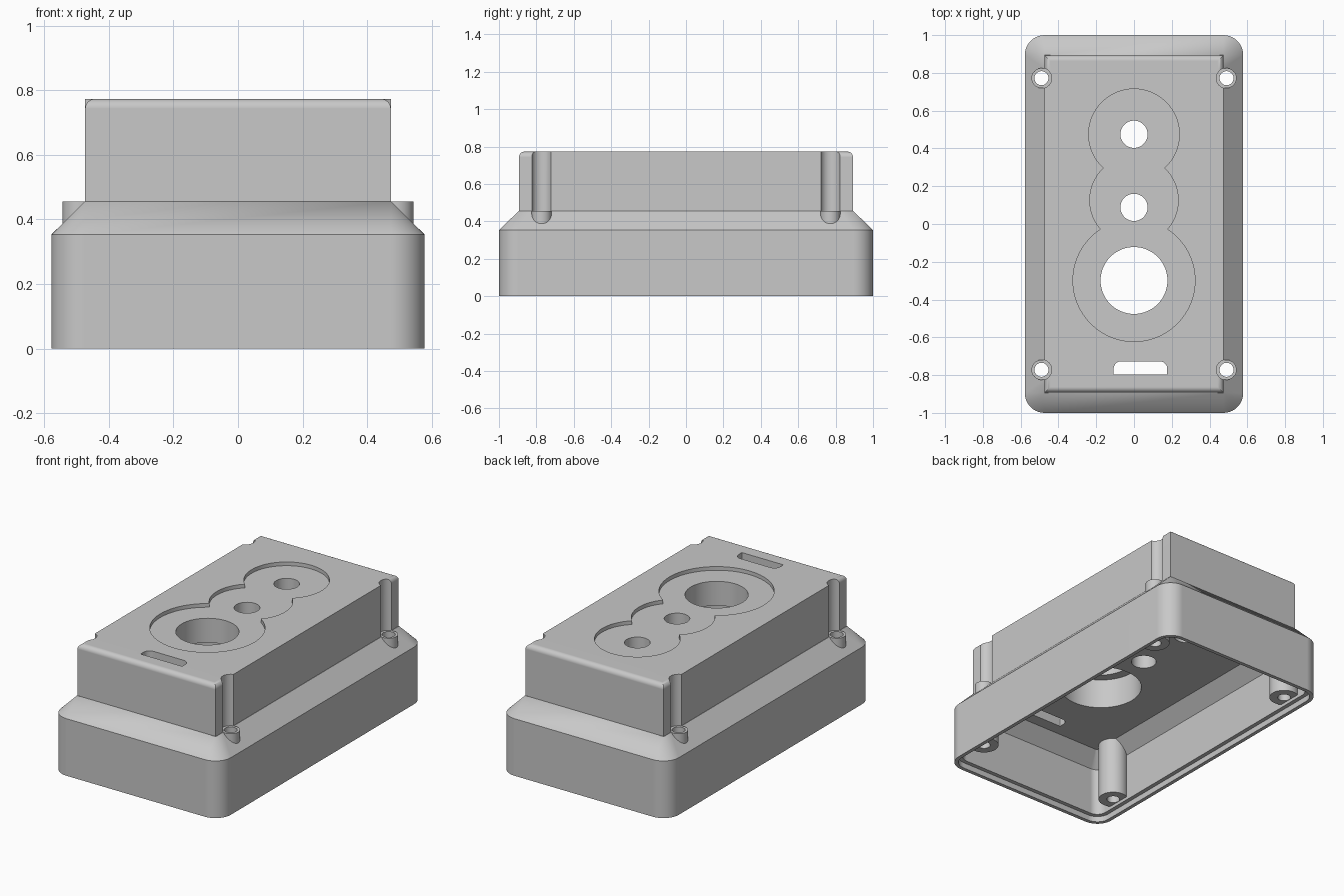
import bpy
import bmesh
from math import cos, sin, pi

old = bpy.data.objects.get("Cube")
if old:
    bpy.data.objects.remove(old, do_unlink=True)

grey = bpy.data.materials.new("light_grey_plastic")
grey.use_nodes = True
grey.diffuse_color = (0.58, 0.58, 0.58, 1)
grey.node_tree.nodes["Principled BSDF"].inputs["Base Color"].default_value = (0.58, 0.58, 0.58, 1)


def make_object(name, bm):
    bmesh.ops.remove_doubles(bm, verts=bm.verts, dist=1e-5)
    bmesh.ops.recalc_face_normals(bm, faces=bm.faces)
    mesh = bpy.data.meshes.new(name)
    bm.to_mesh(mesh)
    bm.free()
    mesh.materials.append(grey)
    obj = bpy.data.objects.new(name, mesh)
    bpy.context.collection.objects.link(obj)
    return obj


def rounded_rect(x0, x1, y0, y1, radii, steps=10):
    """Outline running counter-clockwise from the x1, y1 corner."""
    corners = [(x1, y1, -1, -1), (x0, y1, 1, -1), (x0, y0, 1, 1), (x1, y0, -1, 1)]
    points = []
    for i, (x, y, sx, sy) in enumerate(corners):
        r = radii[i]
        for k in range(steps + 1):
            a = (i + k / steps) * pi / 2
            points.append((x + sx * r + r * cos(a), y + sy * r + r * sin(a)))
    return points


def loft(name, rings):
    """Closed solid through matching rings of 3D points."""
    bm = bmesh.new()
    loops = [[bm.verts.new(p) for p in ring] for ring in rings]
    n = len(loops[0])
    for low, high in zip(loops, loops[1:]):
        for i in range(n):
            j = (i + 1) % n
            bm.faces.new((low[i], low[j], high[j], high[i]))
    bm.faces.new(loops[0][::-1])
    bm.faces.new(loops[-1])
    return make_object(name, bm)


def tapered_box(name, sections):
    """Sections are half width, half depth, corner radius, height."""
    return loft(name, [[(x, y, z) for x, y in rounded_rect(-w, w, -d, d, [r] * 4)]
                       for w, d, r, z in sections])


def cylinder(name, x, y, radius, z0, z1, sides=48):
    circle = [(x + radius * cos(2 * pi * i / sides), y + radius * sin(2 * pi * i / sides))
              for i in range(sides)]
    return loft(name, [[(u, v, z) for u, v in circle] for z in (z0, z1)])


def combine(target, tool, operation):
    mod = target.modifiers.new("combine", 'BOOLEAN')
    mod.operation = operation
    mod.solver = 'EXACT'
    mod.object = tool
    graph = bpy.context.evaluated_depsgraph_get()
    mesh = bpy.data.meshes.new_from_object(target.evaluated_get(graph))
    target.modifiers.clear()
    target.data = mesh
    bpy.data.objects.remove(tool, do_unlink=True)


def cut(target, tool):
    combine(target, tool, 'DIFFERENCE')


screws = [(sx * 0.49, sy * 0.772) for sx in (-1, 1) for sy in (-1, 1)]

# Wide base with a chamfered shoulder
housing = tapered_box("housing", [(0.578, 1, 0.105, 0), (0.578, 1, 0.105, 0.353),
                                  (0.475, 0.895, 0, 0.455)])

# Upper block with rounded top edges at both ends, sharp along the middle of the sides
fillet = 0.03
sections = [(0.473, 0.893, 0, 0.4)]
for k in range(9):
    a = k / 8 * pi / 2
    inset = fillet * (1 - cos(a))
    sections.append((0.473 - inset, 0.893 - inset, 0, 0.773 - fillet * (1 - sin(a))))
block = tapered_box("upper_block", sections)
combine(block, tapered_box("block_middle", [(0.473, 0.772, 0, 0.4), (0.473, 0.772, 0, 0.773)]),
        'UNION')
combine(housing, block, 'UNION')

# Screw seats on the shoulder and grooves above them
for x, y in screws:
    combine(housing, cylinder("screw_seat", x, y, 0.053, 0.3, 0.48), 'UNION')
for x, y in screws:
    cut(housing, cylinder("screw_groove", x, y, 0.054, 0.455, 1))

# Hollow underside, leaving the screw posts standing
cavity = tapered_box("cavity", [(0.53, 0.952, 0.06, -0.1), (0.53, 0.952, 0.06, 0.333),
                                (0.448, 0.87, 0.01, 0.415)])
for x, y in screws:
    cut(cavity, cylinder("screw_post", x, y, 0.085, 0.055, 0.6))
cut(housing, cavity)

# Stepped lip around the bottom rim
cut(housing, tapered_box("rim_step", [(0.555, 0.977, 0.082, -0.1), (0.555, 0.977, 0.082, 0.035)]))

# Shallow recess made of three overlapping discs
for y, radius in ((0.475, 0.24), (0.126, 0.234), (-0.299, 0.323)):
    cut(housing, cylinder("face_recess", 0, y, radius, 0.75, 1, 96))

# Through holes, with a wider bore under the large one
for y, radius in ((0.475, 0.072), (0.088, 0.072), (-0.299, 0.177)):
    cut(housing, cylinder("face_hole", 0, y, radius, -0.1, 1, 64))
cut(housing, cylinder("large_bore", 0, -0.299, 0.235, 0.2, 0.6, 64))
for x, y in screws:
    cut(housing, cylinder("screw_hole", x, y, 0.037, -0.1, 1))

# Slot with rounded upper corners
slot = rounded_rect(-0.108, 0.176, -0.797, -0.727, [0.04, 0.04, 0.004, 0.004])
cut(housing, loft("slot", [[(x, y, z) for x, y in slot] for z in (0.2, 1)]))

# Smooth the curved walls while flat faces stay flat
bpy.ops.object.select_all(action='DESELECT')
housing.select_set(True)
bpy.context.view_layer.objects.active = housing
bpy.ops.object.shade_smooth_by_angle(angle=pi / 6)
weighted = housing.modifiers.new("flat_faces", 'WEIGHTED_NORMAL')
weighted.keep_sharp = True
